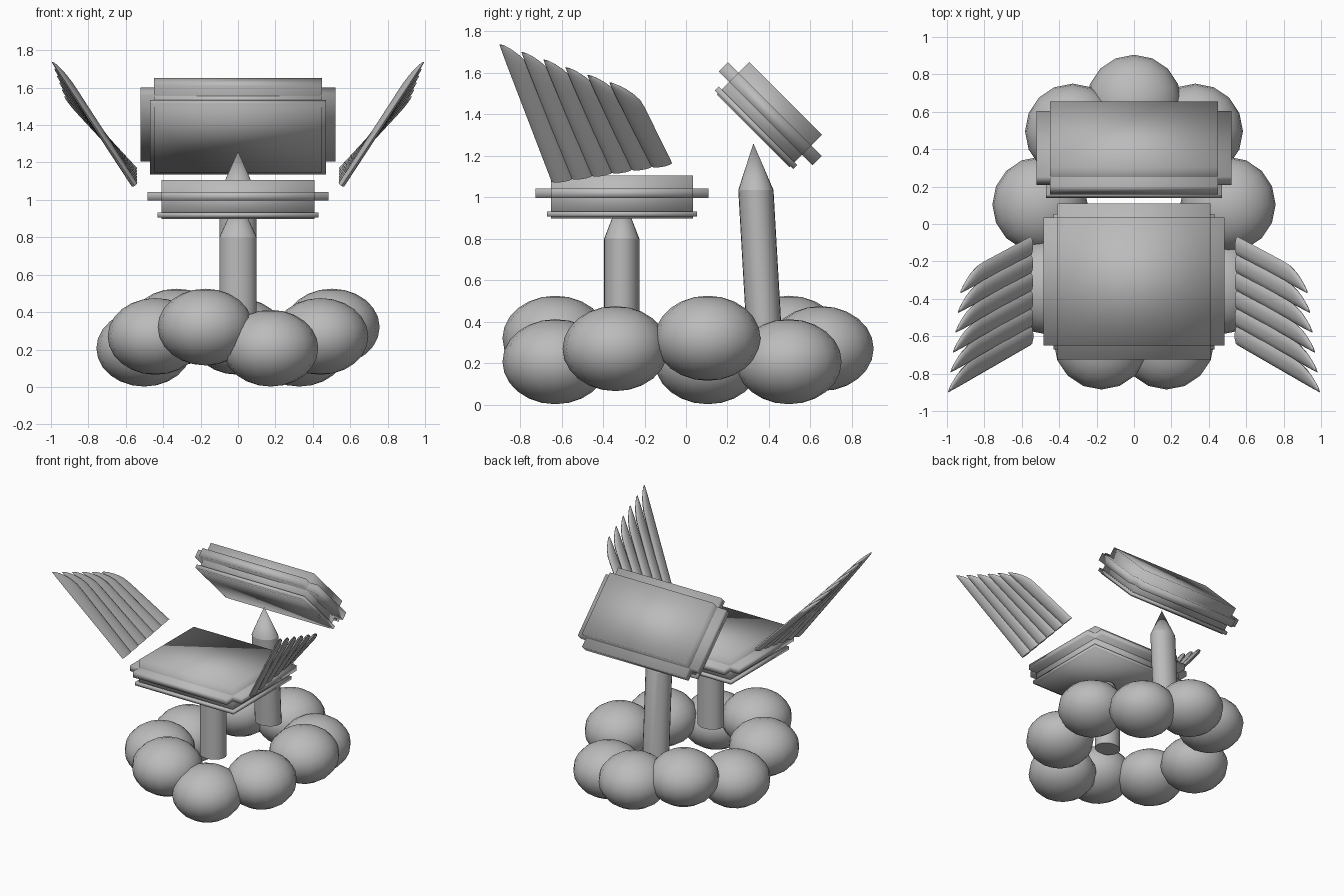
import bpy, bmesh, math
from mathutils import Vector, Matrix

if "Cube" in bpy.data.objects:
    bpy.data.objects.remove(bpy.data.objects["Cube"])

grey = bpy.data.materials.new("plain grey")
grey.diffuse_color = (0.5, 0.5, 0.5, 1)
grey.use_nodes = True
grey.node_tree.nodes["Principled BSDF"].inputs["Base Color"].default_value = grey.diffuse_color


def finish(name, bm, smooth_angle=None):
    bmesh.ops.recalc_face_normals(bm, faces=bm.faces)
    me = bpy.data.meshes.new(name)
    bm.to_mesh(me)
    bm.free()
    me.materials.append(grey)
    ob = bpy.data.objects.new(name, me)
    bpy.context.collection.objects.link(ob)
    me.shade_smooth()
    if smooth_angle:
        bpy.ops.object.select_all(action='DESELECT')
        bpy.context.view_layer.objects.active = ob
        ob.select_set(True)
        bpy.ops.object.shade_smooth_by_angle(angle=math.radians(smooth_angle))
    return ob


# Ring of nine squashed puffs with three repeating heights
for i in range(9):
    a = math.radians(40 * i)
    z = (0.27, 0.207, 0.32)[i % 3]
    bm = bmesh.new()
    bmesh.ops.create_uvsphere(bm, u_segments=16, v_segments=12, radius=1)
    bmesh.ops.transform(bm, verts=bm.verts, matrix=Matrix.Translation(
        (0.51 * math.sin(a), -0.01 + 0.66 * math.cos(a), z))
        @ Matrix.Diagonal((0.255, 0.255, 0.205, 1)))
    finish(f"cloud_puff_{i + 1}", bm)


# Pointed posts: cylinder with a cone on top, leaning along y
def post(name, bottom, shoulder, tip):
    bm = bmesh.new()
    n = 24
    rings = []
    for y, z in (bottom, shoulder):
        rings.append([bm.verts.new((0.1 * math.cos(2 * math.pi * k / n),
                                    y + 0.085 * math.sin(2 * math.pi * k / n), z))
                      for k in range(n)])
    top = bm.verts.new((0, tip[0], tip[1]))
    bm.faces.new(rings[0])
    for k in range(n):
        j = (k + 1) % n
        bm.faces.new((rings[0][k], rings[0][j], rings[1][j], rings[1][k]))
        bm.faces.new((rings[1][k], rings[1][j], top))
    finish(name, bm, 20)


post("front_post", (-0.31, 0.34), (-0.31, 0.8), (-0.31, 1.02))
post("rear_post", (0.377, 0.34), (0.337, 1.035), (0.325, 1.26))


# Cushion: thick core, cross-shaped flange and a thin rim
def cushion(name, place, hx, hy, thick, flange, rim, reach):
    bm = bmesh.new()

    def box(x, y, z0, z1):
        bmesh.ops.create_cube(bm, size=2, matrix=place
                              @ Matrix.Translation((0, 0, (z0 + z1) / 2))
                              @ Matrix.Diagonal((x, y, (z1 - z0) / 2, 1)))
    box(hx, hy, 0, thick)
    box(hx + reach, hy, *flange)
    box(hx, hy + reach, *flange)
    box(hx + 0.02, hy + 0.02, *rim)
    finish(name, bm)


cushion("seat", Matrix.Translation((0, -0.308, 0.897)),
        0.41, 0.342, 0.208, (0.1, 0.145), (0.01, 0.035), 0.075)
n, t = 1.162, 0.705
s = math.sqrt(0.5)
cushion("backrest", Matrix.Translation((0, (n - t) * s, (n + t) * s))
        @ Matrix.Rotation(math.radians(-45), 4, 'X'),
        0.45, 0.248, 0.222, (0.086, 0.148), (0.008, 0.034), 0.072)

# Wing: six overlapping lens-section feathers, mirrored across x
base_rear, base_front = Vector((0.553, -0.07, 1.165)), Vector((0.553, -0.645, 1.075))
tip_rear, tip_front = Vector((0.93, -0.37, 1.555)), Vector((0.995, -0.9, 1.74))
rear_offset = Vector((-0.05, 0.125, -0.035))
us = (0, 0.2, 0.4, 0.6, 0.75, 0.85, 0.91, 0.95, 0.98, 0.995)
bm = bmesh.new()
for i in range(6):
    tip = tip_rear.lerp(tip_front, i / 5)
    b_front = base_rear.lerp(base_front, (i + 1) / 6)
    b_rear = base_rear.lerp(base_front, i / 6)
    rings = []
    for u in us:
        front = b_front.lerp(tip, u)
        rear = b_rear.lerp(tip + rear_offset, u)
        across = rear - front
        w = math.sqrt(1 - (max(0, u - 0.8) / 0.2) ** 2)
        normal = across.cross(tip - b_front).normalized()
        mid = front + across * w / 2
        rings.append([bm.verts.new(
            mid + across * (0.53 * w * math.cos(k * math.pi / 5))
            + normal * (0.018 * w * math.sin(k * math.pi / 5))) for k in range(10)])
    bm.faces.new(rings[0])
    bm.faces.new(rings[-1])
    for a, b in zip(rings, rings[1:]):
        for k in range(10):
            j = (k + 1) % 10
            bm.faces.new((a[k], a[j], b[j], b[k]))
wing = finish("wings", bm, 60)
wing.modifiers.new("mirror", 'MIRROR').use_clip = False
